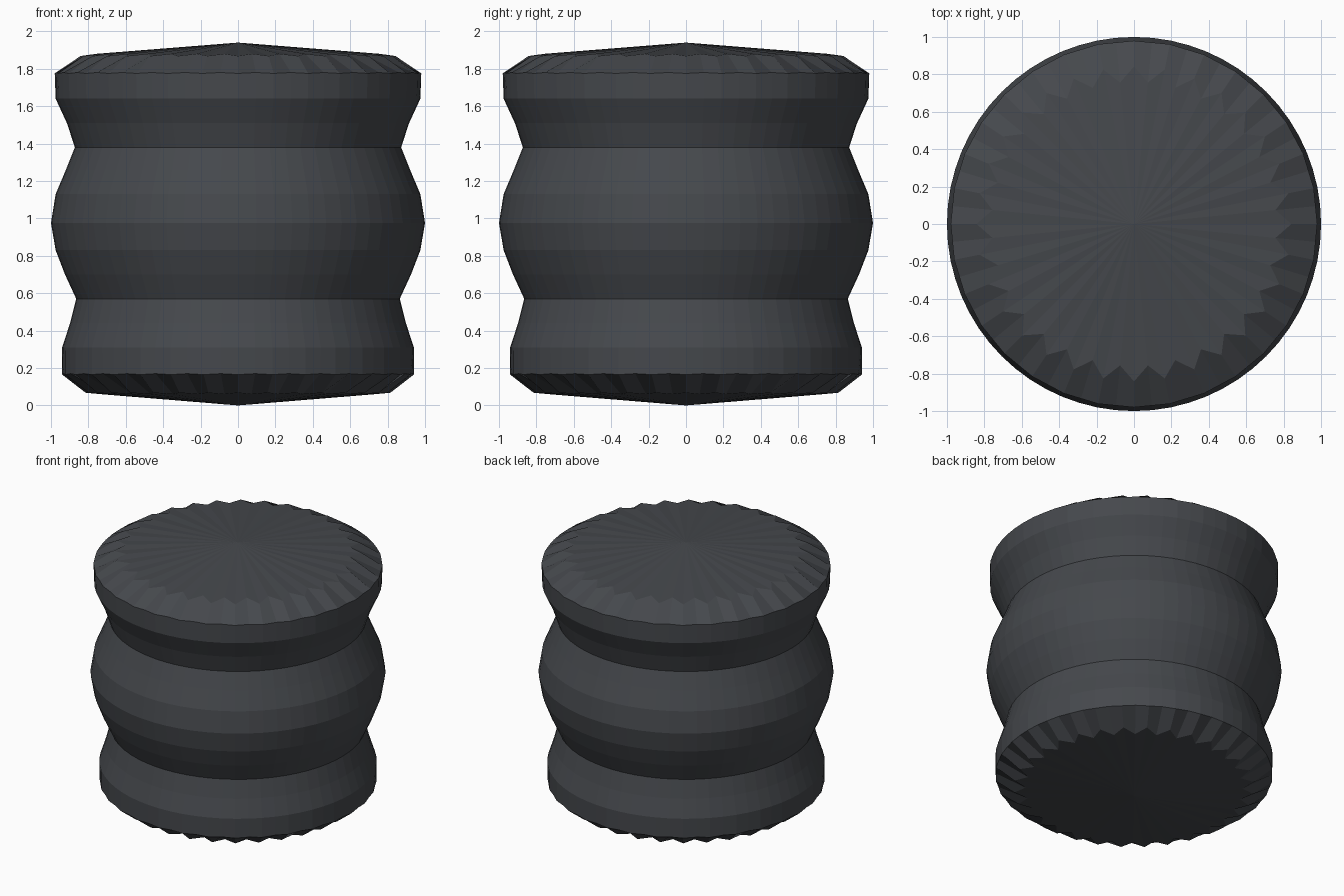
import bpy, bmesh, math

if "Cube" in bpy.data.objects:
    bpy.data.objects.remove(bpy.data.objects["Cube"])

N = 64                                # body columns; every second one is a cap tooth
MID = math.cos(2 * math.pi / N)       # flattens odd columns onto a 32-sided rim

# Rows: (even radius, even z, odd radius, odd z)
def row(r, z):
    return (r, z, r, z)

profile = [
    (0.815, 0.068, 0.735, 0.06),      # toothed lower chamfer
    (0.94, 0.165, 0.94 * MID, 0.17),  # lower rim
    row(0.94, 0.31), row(0.898, 0.44), row(0.865, 0.57),
    row(0.925, 0.70), row(0.975, 0.83), row(1.0, 0.975),
    row(0.975, 1.13), row(0.92, 1.26), row(0.872, 1.38),
    row(0.915, 1.51), row(0.975, 1.64),
    (0.98, 1.775, 0.98 * MID, 1.78),  # upper rim
    (0.842, 1.868, 0.76, 1.88),       # toothed upper chamfer
]

bm = bmesh.new()
rings = []
for re, ze, ro, zo in profile:
    ring = []
    for i in range(N):
        r, z = (ro, zo) if i % 2 else (re, ze)
        a = 2 * math.pi * i / N
        ring.append(bm.verts.new((r * math.cos(a), r * math.sin(a), z)))
    rings.append(ring)

# Side walls
for lo, hi in zip(rings, rings[1:]):
    for i in range(N):
        j = (i + 1) % N
        bm.faces.new((lo[i], lo[j], hi[j], hi[i]))

# Shallow cone ends
bottom = bm.verts.new((0, 0, 0))
top = bm.verts.new((0, 0, 1.94))
for i in range(N):
    j = (i + 1) % N
    bm.faces.new((bottom, rings[0][j], rings[0][i]))
    bm.faces.new((top, rings[-1][i], rings[-1][j]))
bmesh.ops.recalc_face_normals(bm, faces=bm.faces)

mesh = bpy.data.meshes.new("ribbed_drum")
bm.to_mesh(mesh)
bm.free()
drum = bpy.data.objects.new("ribbed_drum", mesh)
bpy.context.collection.objects.link(drum)

# Dark slate colour
mat = bpy.data.materials.new("dark_slate")
mat.diffuse_color = (0.06, 0.065, 0.073, 1)
mat.use_nodes = True
mat.node_tree.nodes["Principled BSDF"].inputs["Base Color"].default_value = mat.diffuse_color
mesh.materials.append(mat)
